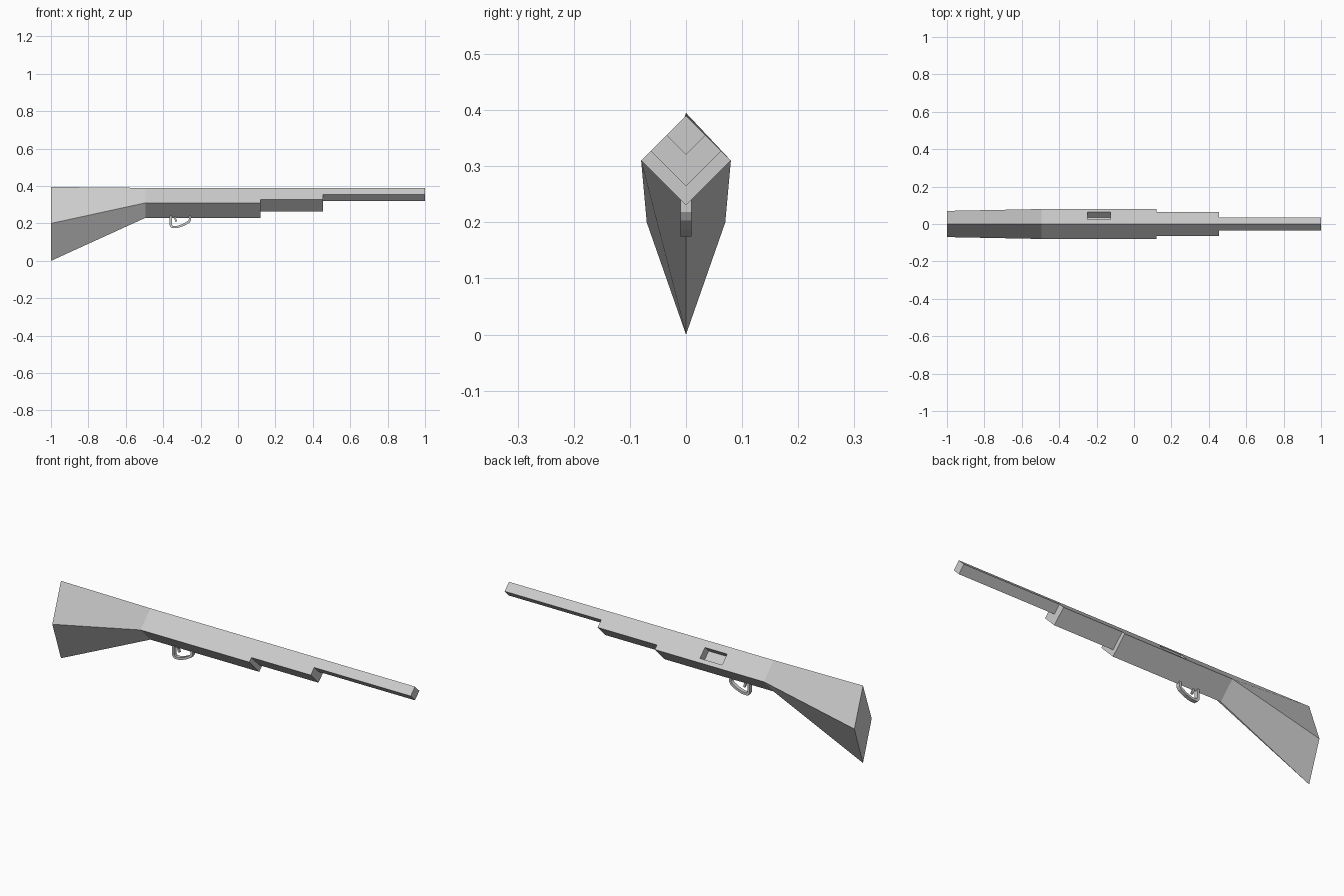
import bpy, bmesh
from mathutils import Vector, Matrix
from math import radians

if "Cube" in bpy.data.objects:
    bpy.data.objects.remove(bpy.data.objects["Cube"])


def make_object(name, bm):
    bmesh.ops.recalc_face_normals(bm, faces=bm.faces)
    mesh = bpy.data.meshes.new(name)
    bm.to_mesh(mesh)
    bm.free()
    obj = bpy.data.objects.new(name, mesh)
    bpy.context.collection.objects.link(obj)
    return obj


def diamond_loft(name, sections):
    """Each section: x, half width, bottom z, side z, top z."""
    bm = bmesh.new()
    rings = [[bm.verts.new(p) for p in
              ((x, 0, top), (x, w, side), (x, 0, low), (x, -w, side))]
             for x, w, low, side, top in sections]
    for a, b in zip(rings, rings[1:]):
        for i in range(4):
            j = (i + 1) % 4
            bm.faces.new((a[i], a[j], b[j], b[i]))
    bm.faces.new(rings[0])
    bm.faces.new(rings[-1])
    return make_object(name, bm)


def strap(name, path, thick, width):
    """Sweep a rectangular strip along an xz path, with mitred corners."""
    pts = [Vector(p) for p in path]
    bm = bmesh.new()
    rings = []
    for i, p in enumerate(pts):
        d0 = (p - pts[i - 1]).normalized() if i else (pts[1] - p).normalized()
        d1 = (pts[i + 1] - p).normalized() if i < len(pts) - 1 else d0
        t = (d0 + d1).normalized()
        n = Vector((-t.y, t.x)) * (thick / 2 / max(t.dot(d0), 0.5))
        rings.append([bm.verts.new((p.x + s * n.x, y, p.y + s * n.y))
                      for s, y in ((1, -width / 2), (1, width / 2),
                                   (-1, width / 2), (-1, -width / 2))])
    for a, b in zip(rings, rings[1:]):
        for i in range(4):
            j = (i + 1) % 4
            bm.faces.new((a[i], a[j], b[j], b[i]))
    bm.faces.new(rings[0])
    bm.faces.new(rings[-1])
    return make_object(name, bm)


# Stock flaring back from the receiver, one continuous diamond body
body = diamond_loft("stock_and_receiver", [
    (-1.0, 0.07, 0.0, 0.20, 0.395),
    (-0.495, 0.08, 0.23, 0.31, 0.39),
    (0.12, 0.08, 0.23, 0.31, 0.39)])

# Ejection port recess, square to the upper back face
bm = bmesh.new()
bmesh.ops.create_cube(bm, size=1, matrix=(
    Matrix.Translation((-0.187, 0.045, 0.345))
    @ Matrix.Rotation(radians(-45), 4, 'X')
    @ Matrix.Diagonal((0.125, 0.057, 0.084, 1))))
cutter = make_object("port_cutter", bm)
cutter.hide_render = True
cut = body.modifiers.new("port", 'BOOLEAN')
cut.object = cutter
cut.solver = 'EXACT'
bpy.context.view_layer.objects.active = body
bpy.ops.object.modifier_apply(modifier=cut.name)
bpy.data.objects.remove(cutter)

# Forend and barrel share the receiver's top ridge
diamond_loft("forend", [(x, 0.063, 0.264, 0.327, 0.39) for x in (0.12, 0.455)])
diamond_loft("barrel", [(x, 0.035, 0.32, 0.355, 0.39) for x in (0.455, 1.0)])

# Trigger guard and trigger
strap("trigger_guard", [(-0.36, 0.245), (-0.36, 0.192), (-0.352, 0.181),
                        (-0.325, 0.181), (-0.29, 0.193), (-0.264, 0.208),
                        (-0.256, 0.22), (-0.256, 0.245)], 0.012, 0.02)
strap("trigger", [(-0.338, 0.245), (-0.336, 0.226), (-0.33, 0.21)], 0.01, 0.01)
